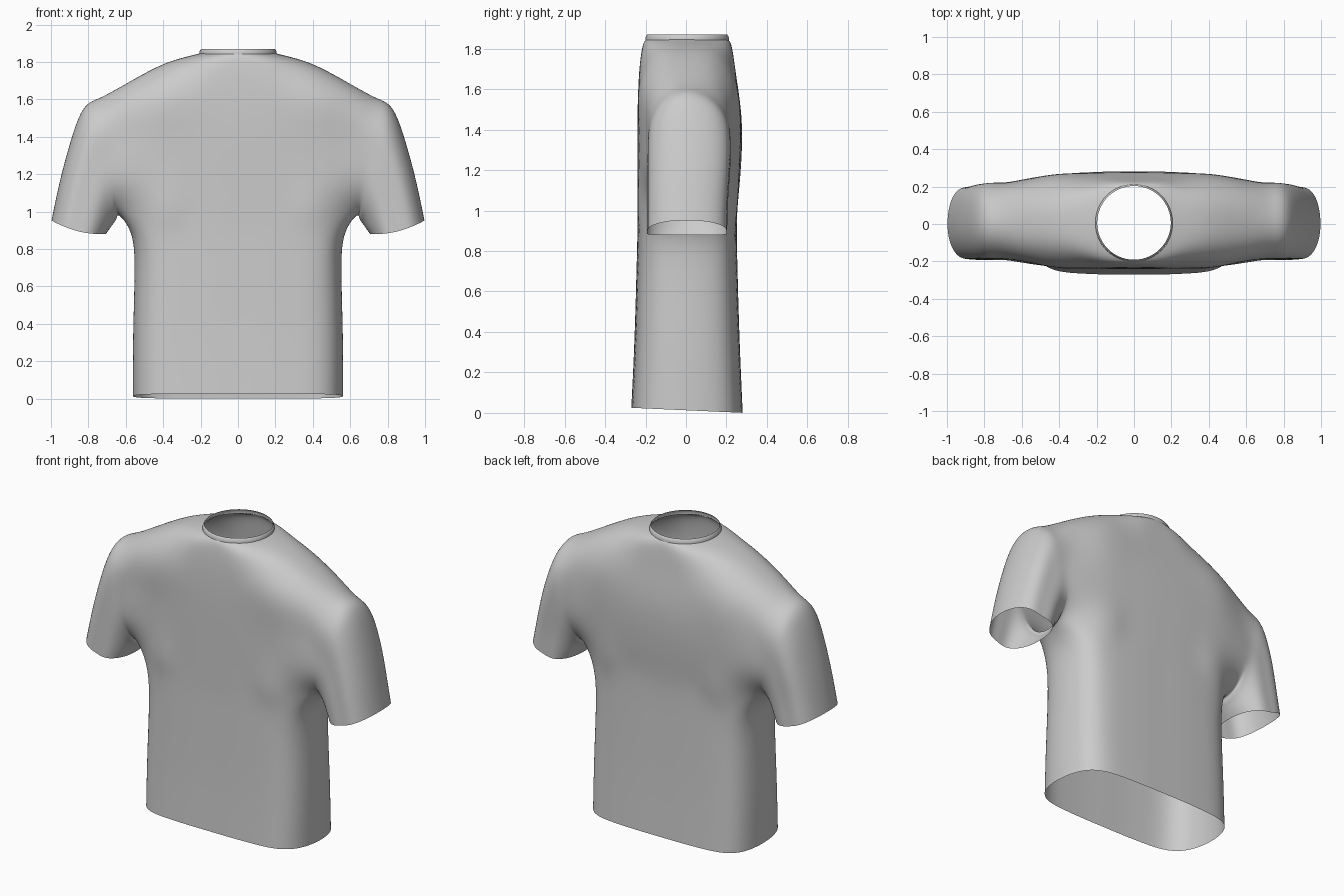
import bpy, bmesh, math
from mathutils import Vector

if "Cube" in bpy.data.objects:
    bpy.data.objects.remove(bpy.data.objects["Cube"])


def place(p, sx, sy):
    """(x, z, depth) -> 3D point; the back is slightly fuller at the shoulder blades."""
    x, z, d = p
    if sy > 0:
        y = d * (1 + 0.12 * math.exp(-((z - 1.35) / 0.25) ** 2)) + (0.01 if d else 0)
    else:
        y = -d
    if z < 0.05:
        z -= 0.045 * y          # hem tilts a little towards the back
    return Vector((sx * x, y, z))


# Lower torso rows, centre to side seam: (z, side x, depth)
COLS = [(0, 1), (0.25, 1), (0.5, 0.98), (0.77, 0.9), (0.945, 0.58), (1, 0)]
lower = [[(w * fx, z, d * fd) for fx, fd in COLS]
         for z, w, d in [(0.013, 0.562, 0.27), (0.35, 0.56, 0.255),
                         (0.68, 0.553, 0.245), (0.88, 0.572, 0.24)]]

# Upper torso rows: (centre z, armhole z, centre depth, armhole depth)
XS = [0, 0.14, 0.28, 0.44]
DROP = [0, 0.03, 0.15, 0.5]
upper = []
for zc, za, dc, da, xa in [(1.02, 1.005, 0.24, 0.12, 0.622), (1.2, 1.16, 0.24, 0.2, 0.61),
                           (1.44, 1.37, 0.24, 0.2, 0.60), (1.66, 1.55, 0.233, 0.185, 0.60)]:
    row = [(x, zc + (za - zc) * t, dc - 0.025 * t) for x, t in zip(XS, DROP)]
    upper.append(row + [(xa, za, da)])
# Front edge of the shoulder slope, then neck ring and shoulder ridge
upper.append([(0, 1.80, 0.216), (0.15, 1.80, 0.205), (0.29, 1.79, 0.155),
              (0.43, 1.743, 0.13), (0.60, 1.655, 0.11)])
upper.append([(0, 1.843, 0.2), (0.146, 1.843, 0.142), (0.205, 1.845, 0),
              (0.42, 1.778, 0), (0.60, 1.682, 0)])

# Sleeve rings between an inner (armpit) and an outer (shoulder) point
armpit = (0.63, 0.977, 0)
sleeve = [[armpit] + [r[4] for r in upper]]
FRACS = [(0, 0), (0.07, 0.62), (0.28, 1), (0.53, 1.02), (0.77, 0.95), (0.94, 0.58), (1, 0)]
for qx, qz, px, pz, bow in [(0.65, 0.962, 0.74, 1.607, 0), (0.664, 0.94, 0.832, 1.54, 0),
                            (0.678, 0.92, 0.905, 1.34, 0), (0.69, 0.903, 0.955, 1.15, 0.01),
                            (0.706, 0.88, 0.997, 0.952, 0.022)]:
    sleeve.append([(qx + (px - qx) * f, qz + (pz - qz) * f - bow * 4 * f * (1 - f), 0.186 * d)
                   for f, d in FRACS])

# All panels of one front quarter
quads = []


def panel(rows):
    for a, b in zip(rows, rows[1:]):
        for i in range(len(a) - 1):
            quads.append((a[i], a[i + 1], b[i + 1], b[i]))


panel(lower)
panel([lower[-1], upper[0] + [armpit]])
panel(upper)
panel(sleeve)

# Mirror the quarter into a welded cage
bm = bmesh.new()
found = {}


def vert(co):
    key = tuple(round(c, 4) for c in co)
    if key not in found:
        found[key] = bm.verts.new(co)
    return found[key]


for sx in (1, -1):
    for sy in (1, -1):
        for q in quads:
            vs = [vert(place(p, sx, sy)) for p in q]
            bm.faces.new(vs if sx * sy < 0 else vs[::-1])
bmesh.ops.recalc_face_normals(bm, faces=bm.faces[:])
me = bpy.data.meshes.new("shirt_body")
bm.to_mesh(me)
bm.free()
shirt = bpy.data.objects.new("shirt_body", me)
bpy.context.collection.objects.link(shirt)
for f in me.polygons:
    f.use_smooth = True

# Smooth surface, adjusted so that it passes through the cage points
sub = shirt.modifiers.new("smooth", 'SUBSURF')
sub.levels = 1
target = [v.co.copy() for v in me.vertices]
for _ in range(6):
    dg = bpy.context.evaluated_depsgraph_get()
    ev = shirt.evaluated_get(dg).data
    now = [ev.vertices[i].co.copy() for i in range(len(target))]
    for v, t, n in zip(me.vertices, target, now):
        v.co += (t - n) * 0.8
    me.update()
    shirt.update_tag()
    bpy.context.view_layer.update()
sub.levels = sub.render_levels = 3

# Collar band
bm = bmesh.new()
N = 64
rings = []
for r, z in [(0.207, 1.838), (0.207, 1.85), (0.203, 1.863), (0.197, 1.87)]:
    rings.append([bm.verts.new((r * math.cos(2 * math.pi * i / N),
                                0.006 + r * math.sin(2 * math.pi * i / N), z)) for i in range(N)])
for a, b in zip(rings, rings[1:]):
    for i in range(N):
        j = (i + 1) % N
        bm.faces.new((a[i], a[j], b[j], b[i])).smooth = True
me = bpy.data.meshes.new("collar")
bm.to_mesh(me)
bm.free()
bpy.context.collection.objects.link(bpy.data.objects.new("collar", me))
